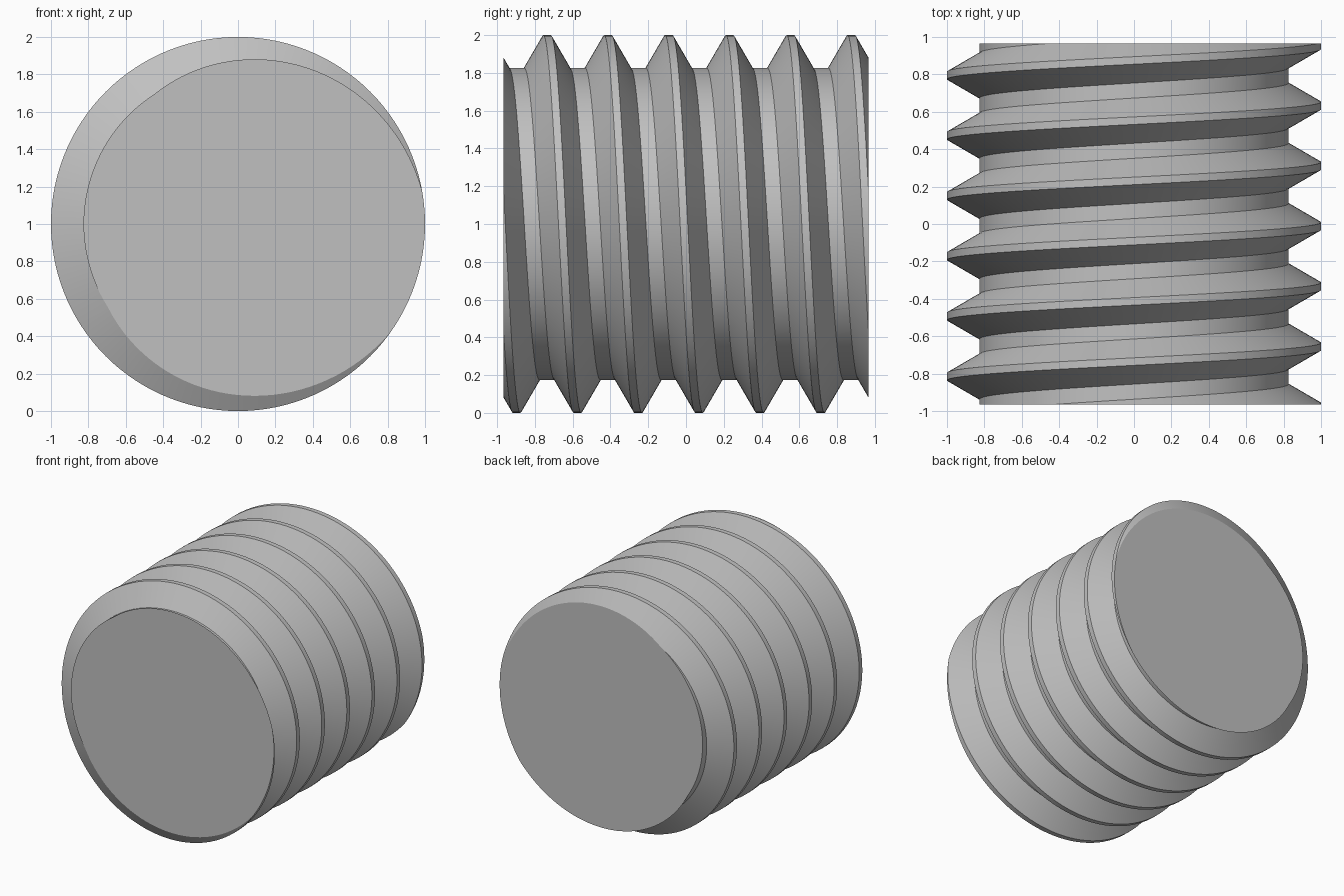
import bpy, bmesh, math
from mathutils import Vector

cube = bpy.data.objects.get("Cube")
if cube:
    bpy.data.objects.remove(cube, do_unlink=True)

# Thread dimensions follow from the pitch
PITCH = 0.322
HALF_LENGTH = 3 * PITCH
CREST_R = 1.0
ROOT_R = CREST_R - 0.541 * PITCH
SEGMENTS = 120
TURNS = 9
START = -0.816 - 2 * PITCH   # crest centre at the -x side, beyond the front end

# Thread profile for one pitch: (offset along the axis, radius)
profile = [(-PITCH / 16, CREST_R), (PITCH / 16, CREST_R),
           (PITCH * 3 / 8, ROOT_R), (PITCH * 5 / 8, ROOT_R)]

steel = bpy.data.materials.new("steel_grey")
steel.use_nodes = True
colour = (0.53, 0.53, 0.53, 1)
steel.diffuse_color = colour
steel.node_tree.nodes["Principled BSDF"].inputs["Base Color"].default_value = colour

# Sweep the profile along the helix
bm = bmesh.new()
rows = []
for i in range(TURNS * SEGMENTS + 1):
    a = math.tau * i / SEGMENTS
    y = START + PITCH * i / SEGMENTS
    rows.append([bm.verts.new((-r * math.cos(a), y + dy, CREST_R + r * math.sin(a)))
                 for dy, r in profile])

for i in range(len(rows) - 1):
    lo, hi = list(rows[i]), list(rows[i + 1])
    # the root's far edge joins the next turn's crest
    if i + 1 + SEGMENTS < len(rows):
        lo.append(rows[i + SEGMENTS][0])
        hi.append(rows[i + 1 + SEGMENTS][0])
    for k in range(len(lo) - 1):
        bm.faces.new((lo[k], lo[k + 1], hi[k + 1], hi[k]))

# Cut both ends square and cap them
for side in (-1, 1):
    bmesh.ops.bisect_plane(bm, geom=bm.verts[:] + bm.edges[:] + bm.faces[:], dist=1e-5,
                           plane_co=Vector((0, side * HALF_LENGTH, 0)),
                           plane_no=Vector((0, side, 0)), clear_outer=True)
bmesh.ops.remove_doubles(bm, verts=bm.verts[:], dist=1e-4)
for side in (-1, 1):
    rim = [e for e in bm.edges if e.is_boundary
           and all(abs(v.co.y - side * HALF_LENGTH) < 1e-3 for v in e.verts)]
    bmesh.ops.contextual_create(bm, geom=rim)
bmesh.ops.recalc_face_normals(bm, faces=bm.faces[:])

mesh = bpy.data.meshes.new("threaded_rod")
bm.to_mesh(mesh)
bm.free()
mesh.materials.append(steel)
rod = bpy.data.objects.new("threaded_rod", mesh)
bpy.context.collection.objects.link(rod)

# Smooth around the thread, sharp along its edges
bpy.ops.object.select_all(action="DESELECT")
rod.select_set(True)
bpy.context.view_layer.objects.active = rod
bpy.ops.object.shade_smooth_by_angle(angle=math.radians(20))
